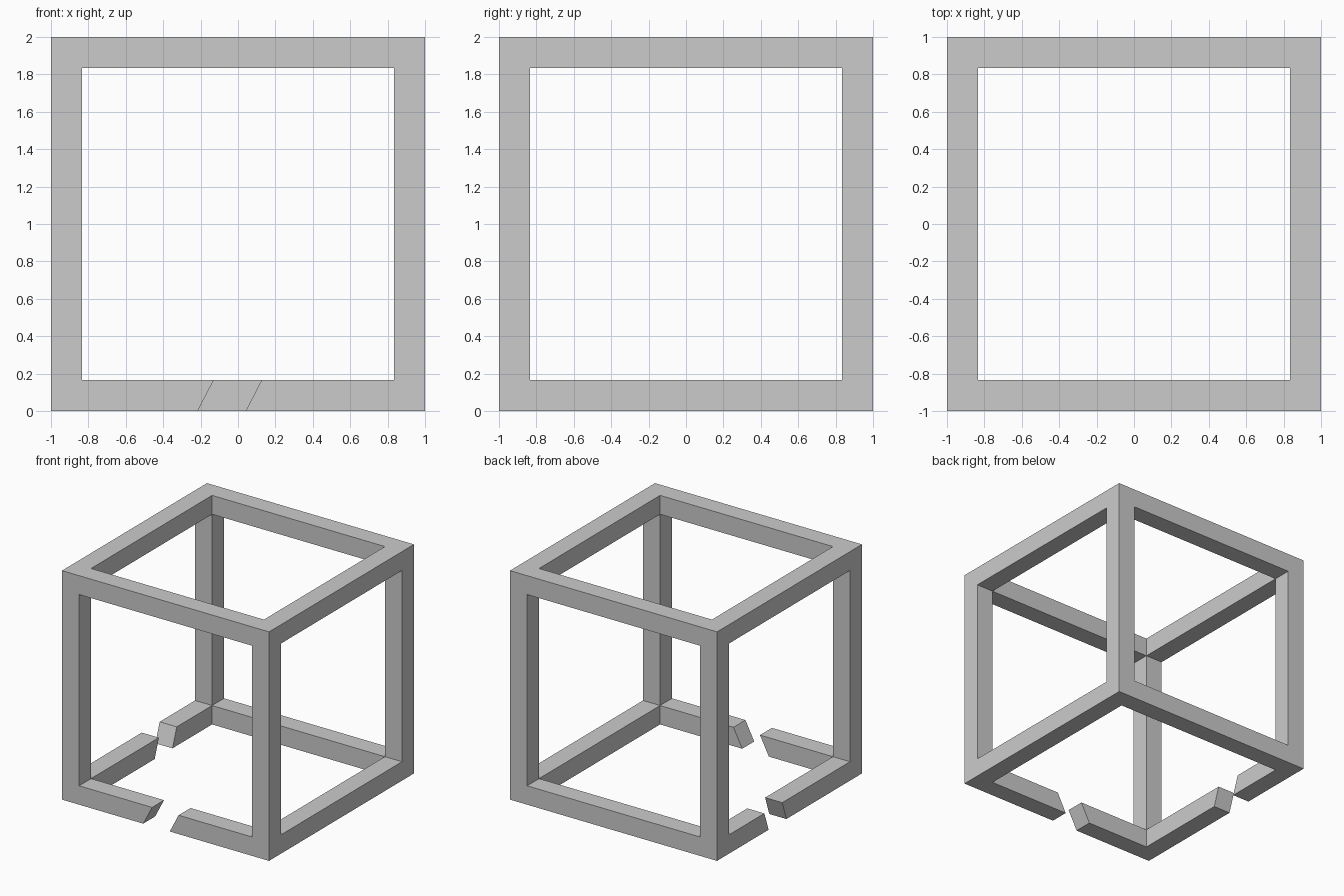
import bpy, bmesh

if "Cube" in bpy.data.objects:
    bpy.data.objects.remove(bpy.data.objects["Cube"])

T = 0.165          # bar thickness
I = 1 - T          # half-width of the openings


def prism(name, corners, sweep):
    """Convex prism: a 3D polygon swept along a vector."""
    bm = bmesh.new()
    face = bm.faces.new([bm.verts.new(c) for c in corners])
    ext = bmesh.ops.extrude_face_region(bm, geom=[face])
    moved = [g for g in ext["geom"] if isinstance(g, bmesh.types.BMVert)]
    bmesh.ops.translate(bm, verts=moved, vec=sweep)
    bmesh.ops.recalc_face_normals(bm, faces=bm.faces[:])
    mesh = bpy.data.meshes.new(name)
    bm.to_mesh(mesh)
    bm.free()
    obj = bpy.data.objects.new(name, mesh)
    bpy.context.collection.objects.link(obj)
    return obj


def box(name, hx, hy, hz):
    """Box of given half sizes centred on the cube's middle."""
    corners = [(-hx, -hy, 1 - hz), (hx, -hy, 1 - hz), (hx, hy, 1 - hz), (-hx, hy, 1 - hz)]
    return prism(name, corners, (0, 0, 2 * hz))


def slanted_profile(b0, b1, t0, t1):
    """Gap outline (along, z) given at z=0 and z=T, extended past the bar."""
    lo, hi = -0.05, T + 0.05
    at = lambda b, t, z: b + (t - b) * z / T
    return [(at(b0, t0, lo), lo), (at(b1, t1, lo), lo),
            (at(b1, t1, hi), hi), (at(b0, t0, hi), hi)]


# Solid cube that becomes the frame
frame = box("cube_frame", 1, 1, 1)

# Square openings through all three axes
cutters = [box("opening_x", 1.2, I, I),
           box("opening_y", I, 1.2, I),
           box("opening_z", I, I, 1.2)]

# Slanted break in the front bottom bar
front = slanted_profile(-0.216, 0.041, -0.13, 0.126)
cutters.append(prism("front_break", [(a, -1.1, z) for a, z in front], (0, 0.35, 0)))

# Slanted break in the left bottom bar
left = slanted_profile(0.043, 0.288, 0.1, 0.347)
cutters.append(prism("left_break", [(-1.1, a, z) for a, z in left], (0.35, 0, 0)))

# Cut everything out of the frame
for cutter in cutters:
    cutter.hide_render = True
    mod = frame.modifiers.new(cutter.name, "BOOLEAN")
    mod.operation = "DIFFERENCE"
    mod.solver = "EXACT"
    mod.object = cutter
bpy.context.view_layer.objects.active = frame
frame.select_set(True)
for mod in list(frame.modifiers):
    bpy.ops.object.modifier_apply(modifier=mod.name)
for cutter in cutters:
    bpy.data.objects.remove(cutter)
